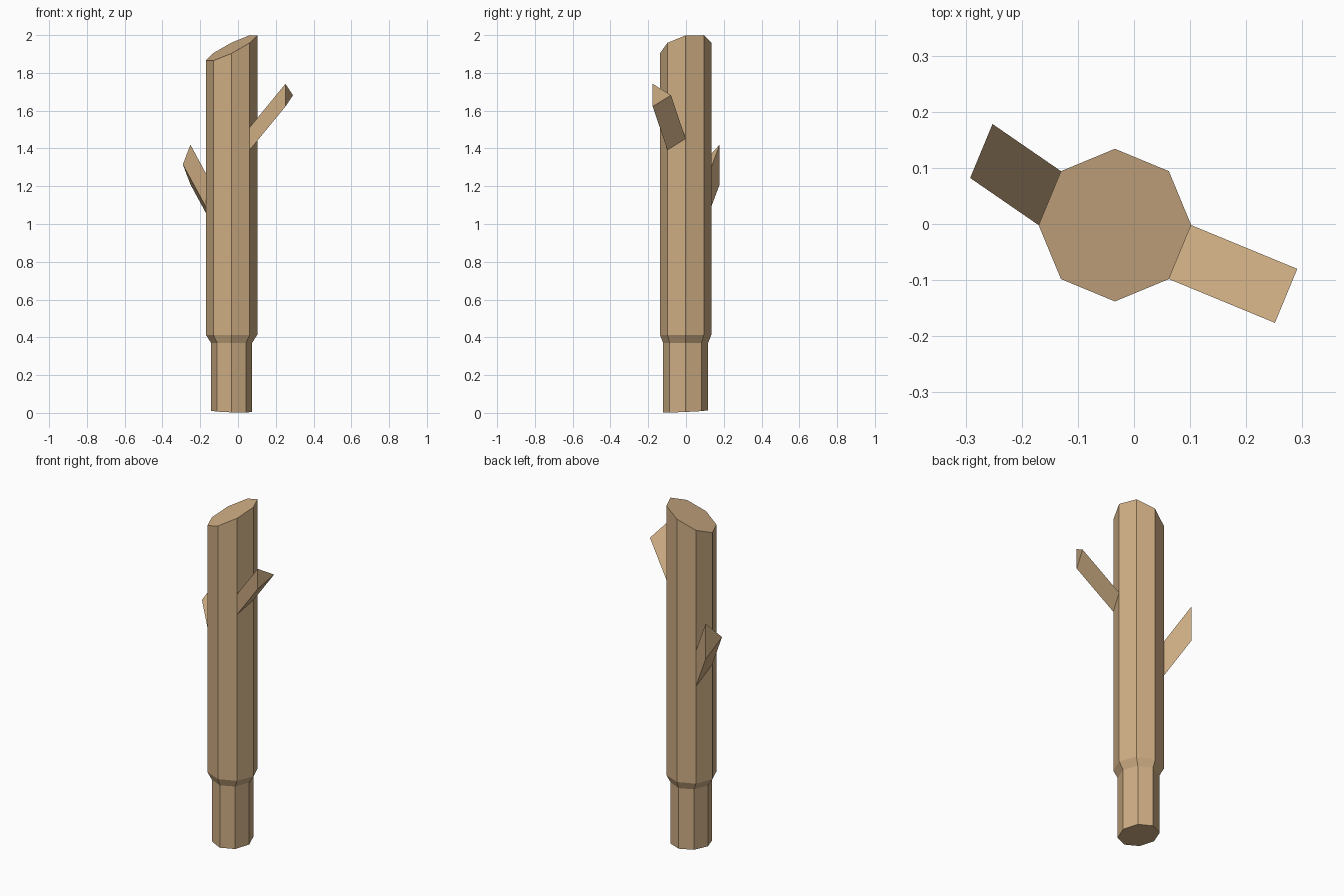
import bpy
from math import cos, sin, pi

if "Cube" in bpy.data.objects:
    bpy.data.objects.remove(bpy.data.objects["Cube"])

wood = bpy.data.materials.new("wood")
wood.diffuse_color = (0.62, 0.42, 0.23, 1)
wood.use_nodes = True
wood.node_tree.nodes["Principled BSDF"].inputs["Base Color"].default_value = wood.diffuse_color
CX, CY, R = -0.034, -0.002, 0.136


def make_object(name, verts, faces):
    mesh = bpy.data.meshes.new(name)
    mesh.from_pydata(verts, [], faces)
    mesh.materials.append(wood)
    bpy.context.collection.objects.link(bpy.data.objects.new(name, mesh))


def ring(rx, ry, z, slope_x=0, slope_y=0):
    """Octagonal cross-section, optionally cut on a slant."""
    pts = []
    for i in range(8):
        x, y = rx * cos(i * pi / 4), ry * sin(i * pi / 4)
        pts.append((CX + x, CY + y, max(0, z + slope_x * x + slope_y * y)))
    return pts


# Trunk: narrow stripped foot, bevelled step, wide bark, slanted top
rings = [ring(0.108, 0.119, 0.008, -0.03, 0.045),
         ring(0.108, 0.119, 0.37),
         ring(R, R, 0.413),
         ring(R, R, 1.932, 0.49, 0.21)]
verts = [p for r in rings for p in r]
faces = [(8 * k + i, 8 * k + (i + 1) % 8, 8 * k + 8 + (i + 1) % 8, 8 * k + 8 + i)
         for k in range(3) for i in range(8)]
faces += [tuple(range(7, -1, -1)), tuple(range(24, 32))]
make_object("trunk", verts, faces)


def branch(name, pair_corner, single_corner, z, height, offset):
    """Slanted triangular stub growing out of one trunk side."""
    def corner(i):
        return CX + R * cos(i * pi / 4), CY + R * sin(i * pi / 4)
    base = [(*corner(pair_corner), z - height / 2),
            (*corner(pair_corner), z + height / 2),
            (*corner(single_corner), z)]
    tip = [tuple(a + b for a, b in zip(p, offset)) for p in base]
    make_object(name, base + tip,
                [(0, 3, 4, 1), (1, 4, 5, 2), (2, 5, 3, 0), (3, 5, 4), (0, 1, 2)])


# Side branches
branch("right_branch", 7, 8, 1.452, 0.12, (0.189, -0.078, 0.23))
branch("left_branch", 3, 4, 1.09, 0.21, (-0.122, 0.084, 0.225))

# Consistent outward normals
import bmesh
for ob in bpy.context.collection.objects:
    bm = bmesh.new()
    bm.from_mesh(ob.data)
    bmesh.ops.recalc_face_normals(bm, faces=bm.faces)
    bm.to_mesh(ob.data)
    bm.free()
